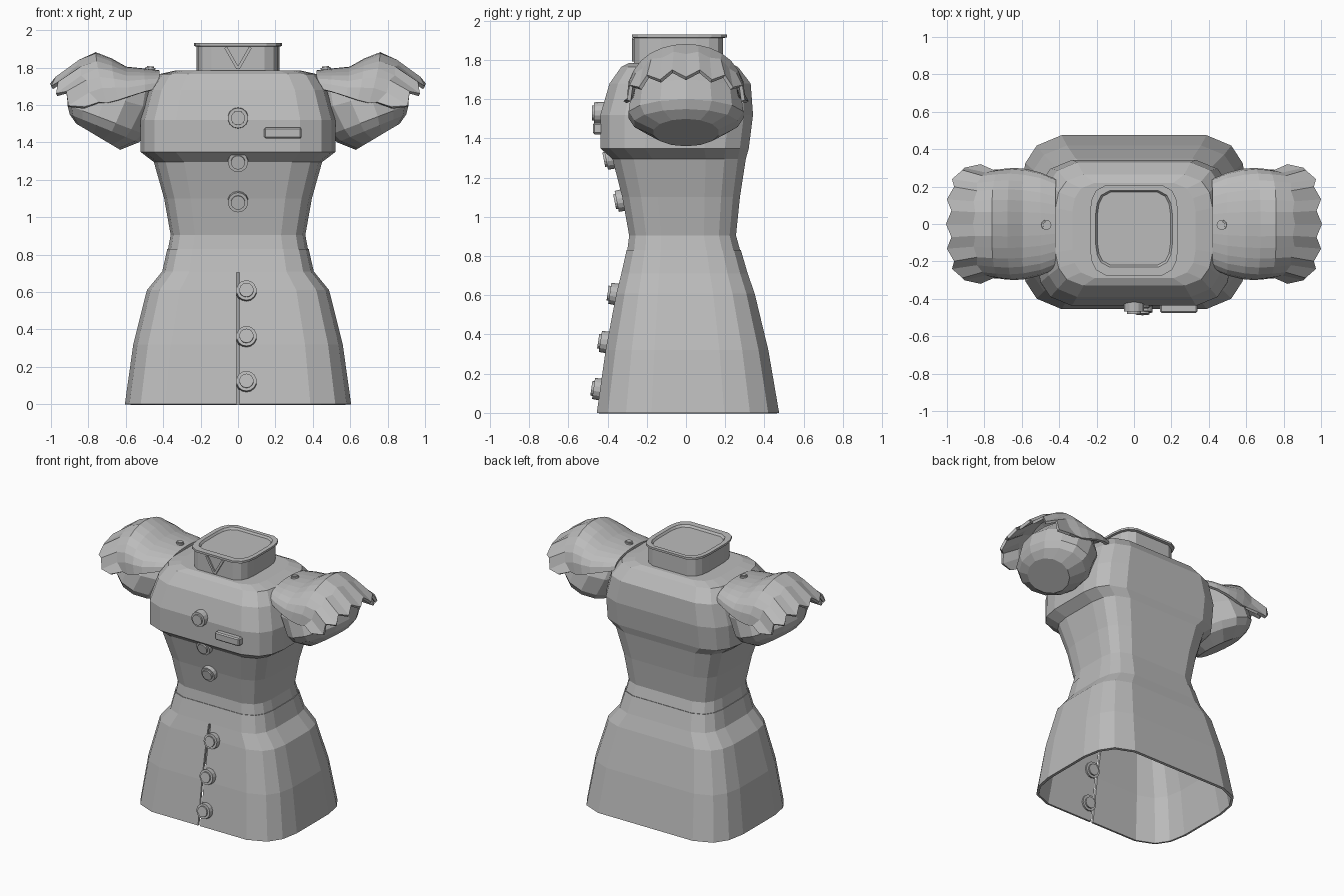
import bpy, bmesh, math
from mathutils import Vector, Matrix

if "Cube" in bpy.data.objects:
    bpy.data.objects.remove(bpy.data.objects["Cube"])

grey = bpy.data.materials.new("cloth_grey")
grey.use_nodes = True
COLOUR = (0.5, 0.5, 0.5, 1)
grey.diffuse_color = COLOUR
grey.node_tree.nodes["Principled BSDF"].inputs["Base Color"].default_value = COLOUR


def finish(name, bm):
    bmesh.ops.recalc_face_normals(bm, faces=bm.faces)
    mesh = bpy.data.meshes.new(name)
    bm.to_mesh(mesh)
    bm.free()
    mesh.materials.append(grey)
    obj = bpy.data.objects.new(name, mesh)
    bpy.context.collection.objects.link(obj)
    return obj


def loft(name, rings, closed=True, bottom=False, top=False):
    bm = bmesh.new()
    rows = [[bm.verts.new(p) for p in ring] for ring in rings]
    n = len(rows[0])
    for a, b in zip(rows, rows[1:]):
        for i in range(n if closed else n - 1):
            j = (i + 1) % n
            bm.faces.new((a[i], a[j], b[j], b[i]))
    if bottom:
        bm.faces.new(rows[0])
    if top:
        bm.faces.new(rows[-1])
    return finish(name, bm)


def solidify(obj, thickness, offset=-1):
    mod = obj.modifiers.new("thickness", "SOLIDIFY")
    mod.thickness = thickness
    mod.offset = offset


# One quarter of the rounded-rectangle section, as fractions of its half size
QUARTER = [(1, .4), (.96, .68), (.86, .88), (.64, 1)]


def section(z, hx, front, back):
    """Rounded rectangle at height z, reaching from front to back in y."""
    cy, hy = (front + back) / 2, (back - front) / 2
    pts = QUARTER + [(-x, y) for x, y in reversed(QUARTER)]
    pts += [(-x, -y) for x, y in pts]
    return [(x * hx, cy + y * hy, z) for x, y in pts]


# Skirt: open shell with a slit up the front
skirt = loft("skirt", [section(*r) for r in (
    (0, .605, -.455, .475), (.32, .56, -.41, .42), (.61, .487, -.355, .35),
    (.71, .405, -.33, .315), (.83, .378, -.303, .28))])
solidify(skirt, .018)
bm = bmesh.new()
bmesh.ops.create_cube(bm, size=1, matrix=Matrix.Translation((0, -.4, .3))
                      @ Matrix.Diagonal((.018, .3, .81, 1)))
cutter = finish("slit_cutter", bm)
cutter.hide_render = True
cutter.hide_viewport = True
cutter.display_type = 'WIRE'
cut = skirt.modifiers.new("slit", "BOOLEAN")
cut.operation = 'DIFFERENCE'
cut.object = cutter

# Bodice with a pinched waist and an overhanging chest
loft("bodice", [section(*r) for r in (
    (.83, .374, -.299, .276), (.905, .36, -.29, .255), (1.1, .395, -.325, .275),
    (1.295, .45, -.375, .305), (1.348, .52, -.435, .32), (1.52, .52, -.437, .342),
    (1.68, .475, -.39, .33), (1.765, .42, -.33, .265), (1.785, .33, -.29, .22))],
    bottom=True, top=True)

# Stand collar with a rim and a closed, slightly sunken top
loft("collar", [section(*r) for r in (
    (1.77, .222, -.265, .19), (1.912, .222, -.265, .19), (1.915, .236, -.275, .208),
    (1.93, .236, -.275, .208), (1.93, .205, -.23, .178), (1.915, .195, -.22, .17))],
    top=True)


# V trim on the collar front
def block(name, centre, size, turn=0):
    bm = bmesh.new()
    bmesh.ops.create_cube(bm, size=1, matrix=Matrix.Translation(centre)
                          @ Matrix.Rotation(turn, 4, 'Y')
                          @ Matrix.Diagonal((*size, 1)))
    return finish(name, bm)


for label, side in (("left", 1), ("right", -1)):
    block(label + "_collar_trim", (side * .034, -.267, 1.852),
          (.016, .018, .13), side * .52)

# Name bar on the chest
bar = block("chest_bar", (.24, -.45, 1.45), (.2, .05, .058))
bevel = bar.modifiers.new("bevel", "BEVEL")
bevel.width = .008


# Stepped round buttons
def button(name, pos, normal, radius, height):
    bm = bmesh.new()
    turn = Vector(normal).to_track_quat('Z', 'Y').to_matrix().to_4x4()
    for r, h in ((radius, height), (radius * .7, height * 1.35)):
        bmesh.ops.create_cone(bm, cap_ends=True, segments=14, radius1=r, radius2=r * .95,
                              depth=h * 2,
                              matrix=Matrix.Translation(pos) @ turn)
    return finish(name, bm)


for i, (x, y, z, tilt) in enumerate((
        (0, -.437, 1.53, 0), (0, -.377, 1.3, -.2), (0, -.322, 1.085, -.2),
        (.045, -.357, .605, .15), (.045, -.405, .36, .15), (.045, -.44, .12, .14))):
    button(f"front_button_{i + 1}", (x, y, z), (0, -1, tilt), .057, .032)

# Sleeves and ruffled shoulder caps
SEG = 14
for label, side in (("left", 1), ("right", -1)):
    # Puff: slanted rings given by inner and outer (x, z) ends and y half width
    rings = []
    for x0, z0, x1, z1, hy in ((.42, 1.71, .78, 1.8, .2), (.42, 1.57, .89, 1.7, .285),
                               (.49, 1.44, .912, 1.6, .3), (.53, 1.4, .9, 1.55, .27),
                               (.63, 1.36, .865, 1.5, .17)):
        ring = []
        for k in range(SEG):
            a = math.tau * k / SEG
            t = (1 + math.cos(a)) / 2
            ring.append((side * (x0 + (x1 - x0) * t), hy * math.sin(a),
                         z0 + (z1 - z0) * t))
        rings.append(ring)
    loft(label + "_puff_sleeve", rings, bottom=True, top=True)

    # Shoulder cap arches: x, top z, bottom z, y half width, pull-in, ripple
    arches = []
    for x, zt, zb, hy, pull, ripple in (
            (.42, 1.775, 1.69, .23, 0, 0), (.5, 1.785, 1.67, .265, 0, 0),
            (.6, 1.795, 1.645, .285, .02, 0), (.68, 1.84, 1.625, .29, .04, 0),
            (.76, 1.872, 1.61, .285, .06, 0), (.85, 1.83, 1.605, .275, .1, .008),
            (.985, 1.725, 1.565, .305, .15, .02)):
        arch = []
        for k in range(15):
            a = math.pi * (k / 14 - .5)
            wave = ripple * math.cos(math.pi * k)
            c = max(math.cos(a), 0) ** .8
            arch.append((side * (x - pull * (1 - c) ** 1.4 - wave * .7),
                         hy * math.sin(a) * (1 + wave), zb + (zt - zb) * c + wave))
        arches.append(arch)
    cap = loft(label + "_shoulder_ruffle", arches, closed=False)
    solidify(cap, .02, 0)
    button(label + "_shoulder_button", (side * .47, -.005, 1.785),
           (side * -.1, 0, 1), .028, .016)
